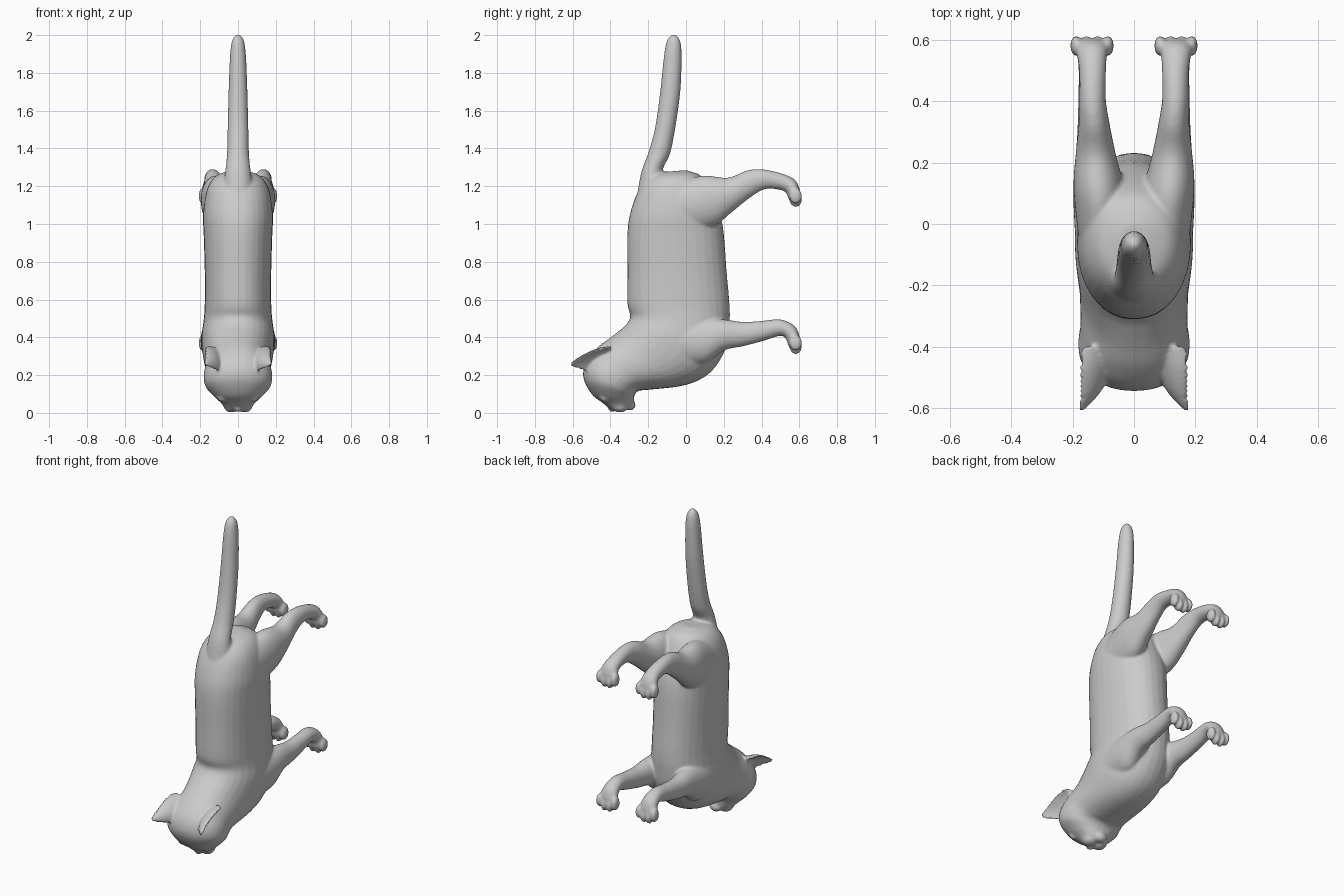
import bpy, bmesh, math
from mathutils import Vector, Matrix

bm = bmesh.new()
SIDES, STEPS = 32, 5


def spline(rows):
    """Catmull-Rom interpolation between rows of numbers."""
    out = []
    for i in range(len(rows) - 1):
        p0, p1, p2 = rows[max(i - 1, 0)], rows[i], rows[i + 1]
        p3 = rows[min(i + 2, len(rows) - 1)]
        for s in range(STEPS):
            t = s / STEPS
            out.append([0.5 * (2 * b + (c - a) * t + (2 * a - 5 * b + 4 * c - d) * t * t
                               + (3 * b - a - 3 * c + d) * t ** 3)
                        for a, b, c, d in zip(p0, p1, p2, p3)])
    return out + [rows[-1]]


def skin(rings, mirror):
    """Closed tube through rings of points, optionally repeated across x = 0."""
    for sx in ((1, -1) if mirror else (1,)):
        loops = [[bm.verts.new((sx * p.x, p.y, p.z)) for p in r] for r in rings]
        for a, b in zip(loops, loops[1:]):
            for i in range(SIDES):
                j = (i + 1) % SIDES
                bm.faces.new((a[i], a[j], b[j], b[i]))
        bm.faces.new(loops[0])
        bm.faces.new(loops[-1])


def profile_loft(rows, mirror=False, power=2.0):
    """Rows: side-view point A (y, z), point B (y, z), x centre, half width."""
    rings = []
    for ya, za, yb, zb, xc, w in spline(rows):
        ring = []
        for i in range(SIDES):
            t = 2 * math.pi * i / SIDES
            c, s = [math.copysign(abs(f) ** (2 / power), f) for f in (math.cos(t), math.sin(t))]
            ring.append(Vector((xc + w * c, (ya + yb) / 2 + s * (yb - ya) / 2,
                                (za + zb) / 2 + s * (zb - za) / 2)))
        rings.append(ring)
    skin(rings, mirror)


def blob(pos, size, mirror=True):
    for sx in ((1, -1) if mirror else (1,)):
        m = Matrix.Translation((sx * pos[0], pos[1], pos[2])) @ Matrix.Diagonal((*size, 1))
        bmesh.ops.create_uvsphere(bm, u_segments=20, v_segments=12, radius=1, matrix=m)


# torso, neck and head, from rump to muzzle
profile_loft([
    (-.12, 1.275, 0, 1.285, 0, .05),
    (-.19, 1.25, .08, 1.255, 0, .12),
    (-.25, 1.18, .13, 1.18, 0, .165),
    (-.295, 1.06, .18, 1.05, 0, .185),
    (-.31, .95, .20, .95, 0, .182),
    (-.31, .75, .215, .75, 0, .176),
    (-.31, .58, .23, .58, 0, .176),
    (-.295, .51, .23, .47, 0, .182),
    (-.32, .465, .21, .34, 0, .193),
    (-.36, .43, .13, .215, 0, .188),
    (-.405, .395, 0, .148, 0, .178),
    (-.47, .345, -.2, .122, 0, .175),
    (-.53, .27, -.25, .118, 0, .182),
    (-.543, .185, -.27, .10, 0, .172),
    (-.50, .10, -.275, .08, 0, .13),
    (-.445, .055, -.28, .05, 0, .09),
    (-.40, .02, -.30, .02, 0, .066),
], power=2.2)

# tail
profile_loft([
    (-.26, 1.15, -.08, 1.15, 0, .09),
    (-.235, 1.28, -.125, 1.27, 0, .068),
    (-.195, 1.39, -.085, 1.37, 0, .058),
    (-.162, 1.52, -.058, 1.50, 0, .055),
    (-.137, 1.70, -.03, 1.70, 0, .05),
    (-.118, 1.88, -.023, 1.88, 0, .043),
    (-.105, 1.96, -.028, 1.96, 0, .034),
    (-.085, 1.995, -.045, 1.995, 0, .018),
    (-.068, 2.004, -.062, 2.004, 0, .003),
])

# hind legs
profile_loft([
    (-.10, 1.20, 0, .95, .10, .08),
    (.08, 1.255, .15, .99, .115, .082),
    (.22, 1.245, .24, 1.06, .125, .065),
    (.32, 1.283, .34, 1.14, .13, .05),
    (.40, 1.29, .42, 1.185, .135, .043),
    (.50, 1.27, .50, 1.18, .135, .044),
    (.575, 1.235, .53, 1.165, .137, .05),
    (.603, 1.18, .54, 1.14, .137, .06),
    (.603, 1.125, .55, 1.12, .137, .055),
], mirror=True)

# front legs
profile_loft([
    (-.10, .50, -.05, .25, .11, .08),
    (.08, .50, .10, .26, .118, .08),
    (.20, .495, .20, .33, .13, .062),
    (.30, .482, .30, .352, .135, .05),
    (.40, .487, .40, .378, .137, .045),
    (.50, .495, .50, .408, .137, .044),
    (.575, .46, .53, .39, .137, .05),
    (.603, .40, .54, .36, .137, .06),
    (.603, .35, .55, .345, .137, .055),
], mirror=True)

# toes
for z in (1.13, .352):
    for dx, dz in ((-.052, .018), (-.018, 0), (.018, 0), (.052, .018)):
        blob((.137 + dx, .581, z + dz), (.019, .034, .042))

# ears, cupped on the outer front side
U, V = Vector((.6, 0, .8)), Vector((.8, 0, -.6))
ears = []
for x, y, z, hu, hv in spline([(.125, -.40, .275, .088, .062), (.135, -.47, .27, .08, .055),
                               (.15, -.54, .262, .054, .042), (.17, -.59, .256, .026, .024),
                               (.184, -.616, .252, .008, .008)]):
    ring = []
    for i in range(SIDES):
        t = 2 * math.pi * i / SIDES
        c = math.cos(t)
        depth = c * (-.35 if c > 0 else 1)
        ring.append(Vector((x, y, z)) + U * hu * math.sin(t) + V * hv * depth)
    ears.append(ring)
skin(ears, True)

# muzzle, nose, chin and eyes
blob((.034, -.35, .034), (.042, .045, .032))
blob((0, -.392, .022), (.02, .02, .018), False)
blob((0, -.298, .042), (.04, .032, .03), False)
blob((.082, -.43, .085), (.028, .028, .028))

bmesh.ops.recalc_face_normals(bm, faces=bm.faces)
mesh = bpy.data.meshes.new("cat_body")
bm.to_mesh(mesh)
bm.free()
cat = bpy.data.objects.new("cat_body", mesh)
bpy.context.collection.objects.link(cat)

# fuse the parts into one smooth skin
remesh = cat.modifiers.new("fuse", 'REMESH')
remesh.mode = 'VOXEL'
remesh.voxel_size = 0.008
remesh.use_smooth_shade = True
soften = cat.modifiers.new("soften", 'SMOOTH')
soften.factor = 0.5
soften.iterations = 6
